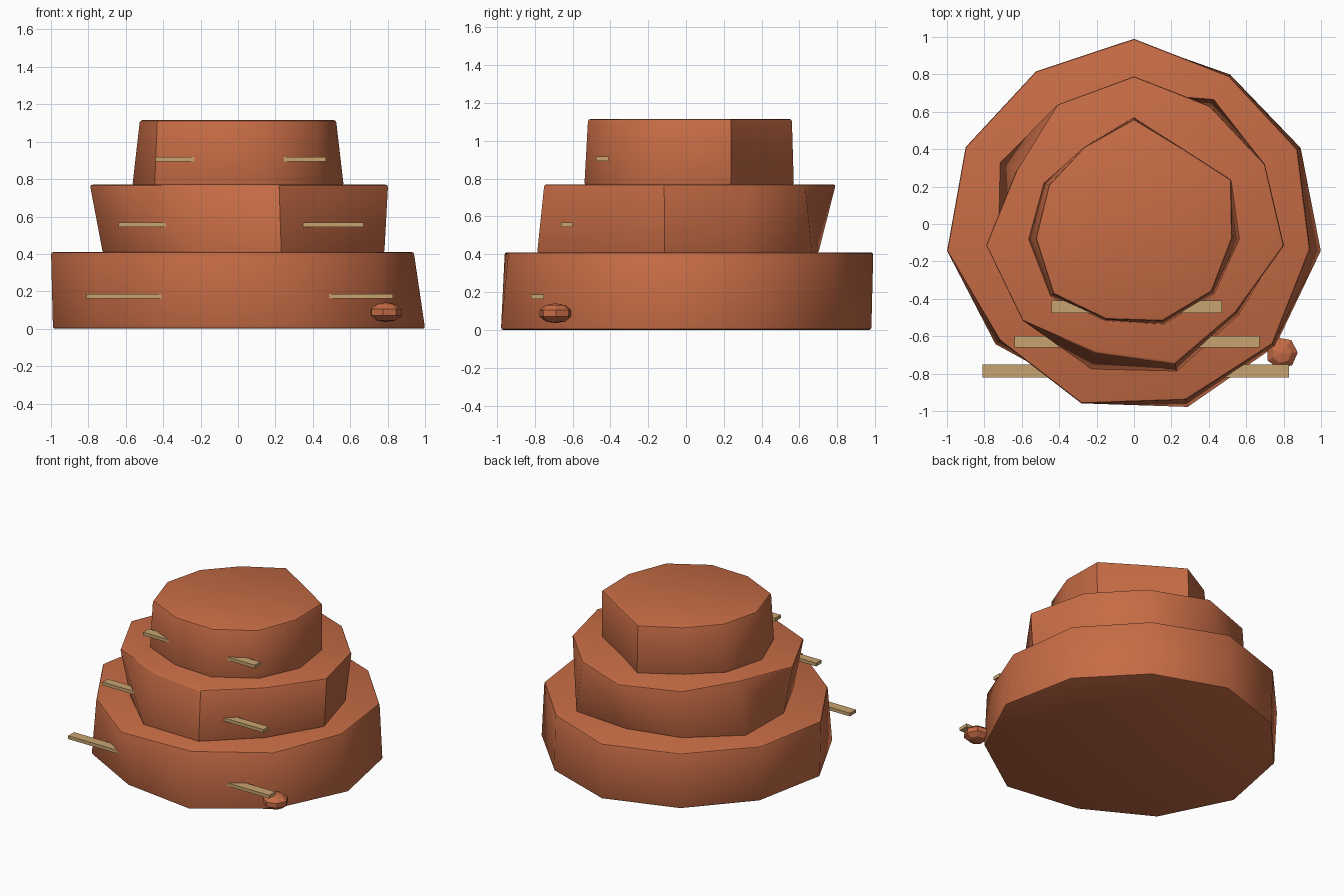
import bpy
import bmesh
from math import cos, sin, pi, radians
from mathutils import Matrix, Vector

default_cube = bpy.data.objects.get("Cube")
if default_cube:
    bpy.data.objects.remove(default_cube, do_unlink=True)


def make_material(name, colour):
    material = bpy.data.materials.new(name)
    material.use_nodes = True
    material.diffuse_color = (*colour, 1)
    shader = next(n for n in material.node_tree.nodes if n.type == 'BSDF_PRINCIPLED')
    shader.inputs["Base Color"].default_value = (*colour, 1)
    shader.inputs["Roughness"].default_value = 0.9
    return material


clay = make_material("terracotta_rock", (0.57, 0.15, 0.06))
wood = make_material("pale_wood", (0.58, 0.37, 0.16))


def add_object(name, bm, material):
    bmesh.ops.recalc_face_normals(bm, faces=bm.faces)
    mesh = bpy.data.meshes.new(name)
    bm.to_mesh(mesh)
    bm.free()
    mesh.materials.append(material)
    obj = bpy.data.objects.new(name, mesh)
    bpy.context.collection.objects.link(obj)
    return obj


def ring(bm, radii, z):
    """Uneven outline, clockwise from the back, at equal angular steps."""
    step = 2 * pi / len(radii)
    return [bm.verts.new((r * sin(i * step), r * cos(i * step), z))
            for i, r in enumerate(radii)]


def add_tier(name, bottom, top, low, high):
    """Rough rock layer lofted between two uneven outlines."""
    bm = bmesh.new()
    lower, upper = ring(bm, bottom, low), ring(bm, top, high)
    bm.faces.new(lower)
    bm.faces.new(upper)
    for i in range(len(lower)):
        j = (i + 1) % len(lower)
        bm.faces.new((lower[i], lower[j], upper[j], upper[i]))
    bmesh.ops.recalc_face_normals(bm, faces=bm.faces)
    # Soften the rim edges only
    rims = [e for e in bm.edges
            if abs(e.verts[0].co.z - e.verts[1].co.z) < (high - low) / 2]
    bmesh.ops.bevel(bm, geom=rims, offset=0.012, segments=2,
                    profile=0.5, affect='EDGES')
    obj = add_object(name, bm, clay)
    bpy.ops.object.select_all(action='DESELECT')
    obj.select_set(True)
    bpy.context.view_layer.objects.active = obj
    bpy.ops.object.shade_smooth_by_angle(angle=radians(40))
    return obj


def add_plank(name, left, right, front, back, z):
    """Thin wooden ledge running through a tier."""
    bm = bmesh.new()
    bmesh.ops.create_cube(bm, size=1)
    bmesh.ops.scale(bm, vec=Vector((right - left, back - front, 0.024)), verts=bm.verts)
    bmesh.ops.translate(bm, vec=Vector(((left + right) / 2, (front + back) / 2, z)),
                        verts=bm.verts)
    return add_object(name, bm, wood)


# Stacked rock layers
add_tier("lower_tier",
         (.98, .95, .98, 1.01, 1, 1.02, .94, .98, 1, .97, .96),
         (.99, .94, .96, .95, .98, .98, 1, .95, 1.01, .99, .97),
         0, .41)
add_tier("middle_tier",
         (.7, .79, .73, .79, .74, .82, .81, .72, .73, .79, .72),
         (.79, .75, .77, .81, .72, .78, .72, .79, .8, .69, .76),
         .405, .77)
add_tier("upper_tier",
         (.57, .47, .57, .57, .57, .56, .54, .59, .57, .53, .49),
         (.56, .48, .57, .53, .55, .54, .53, .57, .53, .5, .49),
         .765, 1.115)

# Wooden ledges poking out at the front corners
add_plank("lower_plank", -.81, .83, -.82, -.75, .175)
add_plank("middle_plank", -.64, .67, -.66, -.6, .555)
add_plank("upper_plank", -.44, .47, -.475, -.41, .905)

# Loose boulder at the foot of the stack
bm = bmesh.new()
bmesh.ops.create_uvsphere(bm, u_segments=7, v_segments=5, radius=1)
bmesh.ops.rotate(bm, verts=bm.verts, matrix=Matrix.Rotation(radians(15), 3, 'Z'))
bmesh.ops.scale(bm, vec=Vector((.09, .09, .053)), verts=bm.verts)
bmesh.ops.translate(bm, vec=Vector((.79, -.69, .088)), verts=bm.verts)
add_object("loose_boulder", bm, clay)
